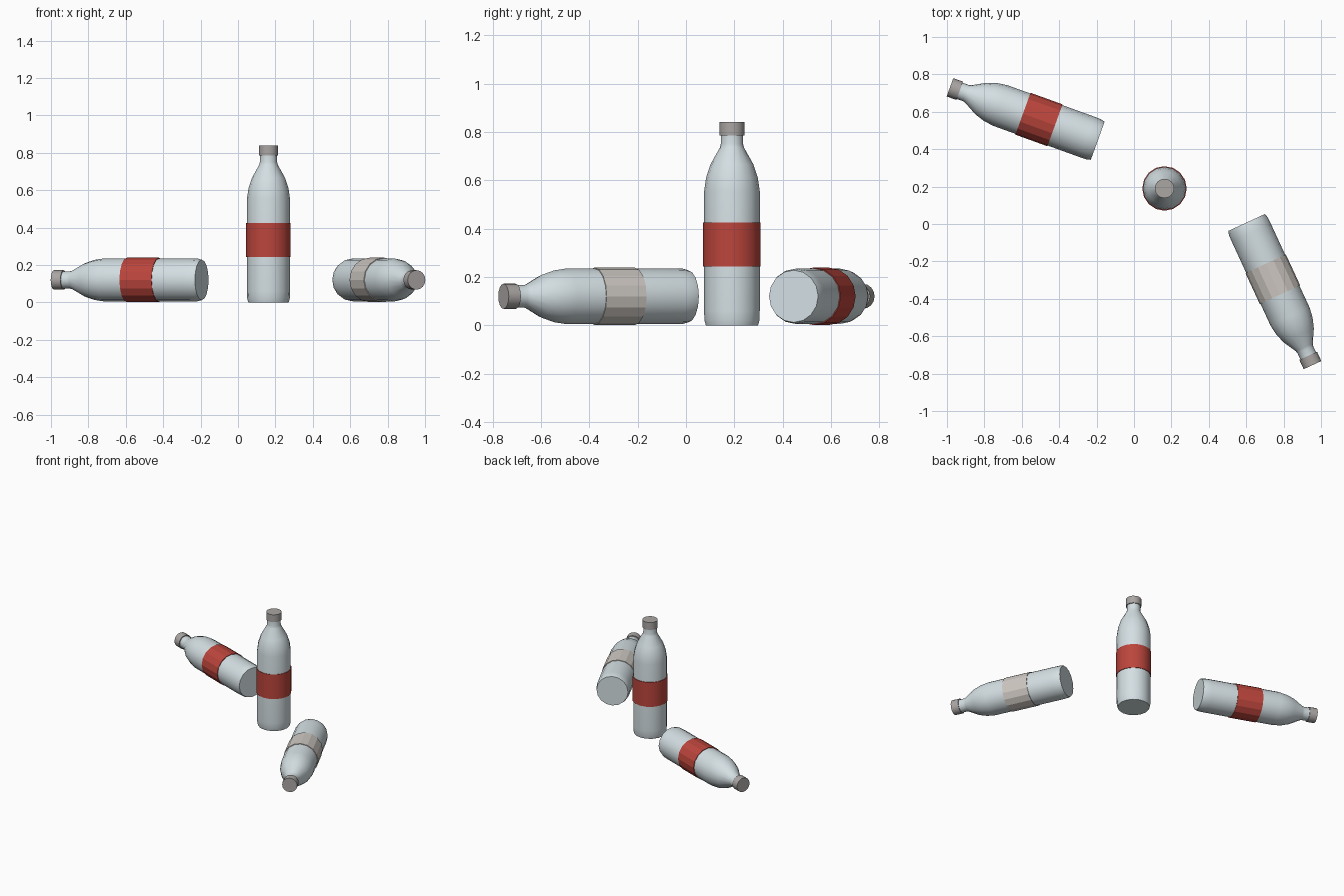
import bpy, bmesh, math
from mathutils import Matrix

if "Cube" in bpy.data.objects:
    bpy.data.objects.remove(bpy.data.objects["Cube"])

SIDES = 16


def material(name, rgb):
    m = bpy.data.materials.new(name)
    m.diffuse_color = (*rgb, 1)
    m.use_nodes = True
    m.node_tree.nodes["Principled BSDF"].inputs["Base Color"].default_value = m.diffuse_color
    return m


GLASS = material("pale_glass", (0.66, 0.74, 0.77))
CAP = material("cap_grey", (0.40, 0.38, 0.37))
RED = material("label_red", (0.50, 0.06, 0.045))
CREAM = material("label_cream", (0.62, 0.58, 0.54))

# Profiles as (radius, height) along the bottle axis
BODY = [(0.108, 0), (0.114, 0.022), (0.115, 0.06), (0.115, 0.555),
        (0.107, 0.61), (0.089, 0.665), (0.05, 0.735), (0.046, 0.75), (0.046, 0.79)]
LABEL = [(0.1145, 0.243), (0.119, 0.243), (0.119, 0.425), (0.1145, 0.425)]
TOP = [(0.052, 0.785), (0.052, 0.84)]


def lathe(name, profile, mat, matrix, caps=True, smooth=True):
    bm = bmesh.new()
    rings = []
    for r, z in profile:
        rings.append([bm.verts.new((r * math.cos(2 * math.pi * i / SIDES),
                                    r * math.sin(2 * math.pi * i / SIDES), z))
                      for i in range(SIDES)])
    for a, b in zip(rings, rings[1:]):
        for i in range(SIDES):
            j = (i + 1) % SIDES
            bm.faces.new((a[i], a[j], b[j], b[i]))
    if caps:
        bm.faces.new(rings[0][::-1])
        bm.faces.new(rings[-1])
    mesh = bpy.data.meshes.new(name)
    bm.to_mesh(mesh)
    bm.free()
    mesh.materials.append(mat)
    ob = bpy.data.objects.new(name, mesh)
    bpy.context.collection.objects.link(ob)
    ob.matrix_world = matrix
    if smooth:
        bpy.ops.object.select_all(action='DESELECT')
        ob.select_set(True)
        bpy.context.view_layer.objects.active = ob
        bpy.ops.object.shade_smooth_by_angle(angle=math.radians(35))
    return ob


def bottle(prefix, matrix, label_mat, smooth_label):
    lathe(prefix + "_bottle_body", BODY, GLASS, matrix)
    lathe(prefix + "_bottle_label", LABEL, label_mat, matrix, False, smooth_label)
    lathe(prefix + "_bottle_cap", TOP, CAP, matrix)


def lying(x, y, degrees):
    # Base centre at (x, y), neck pointing along the given heading
    return (Matrix.Translation((x, y, 0.12))
            @ Matrix.Rotation(math.radians(degrees), 4, 'Z')
            @ Matrix.Rotation(math.radians(90), 4, 'Y'))


# One upright bottle and two lying on their sides
bottle("standing", Matrix.Translation((0.163, 0.19, 0)), RED, True)
bottle("left_lying", lying(-0.194, 0.445, 160.1), RED, False)
bottle("right_lying", lying(0.602, 0.008, -65.2), CREAM, False)
